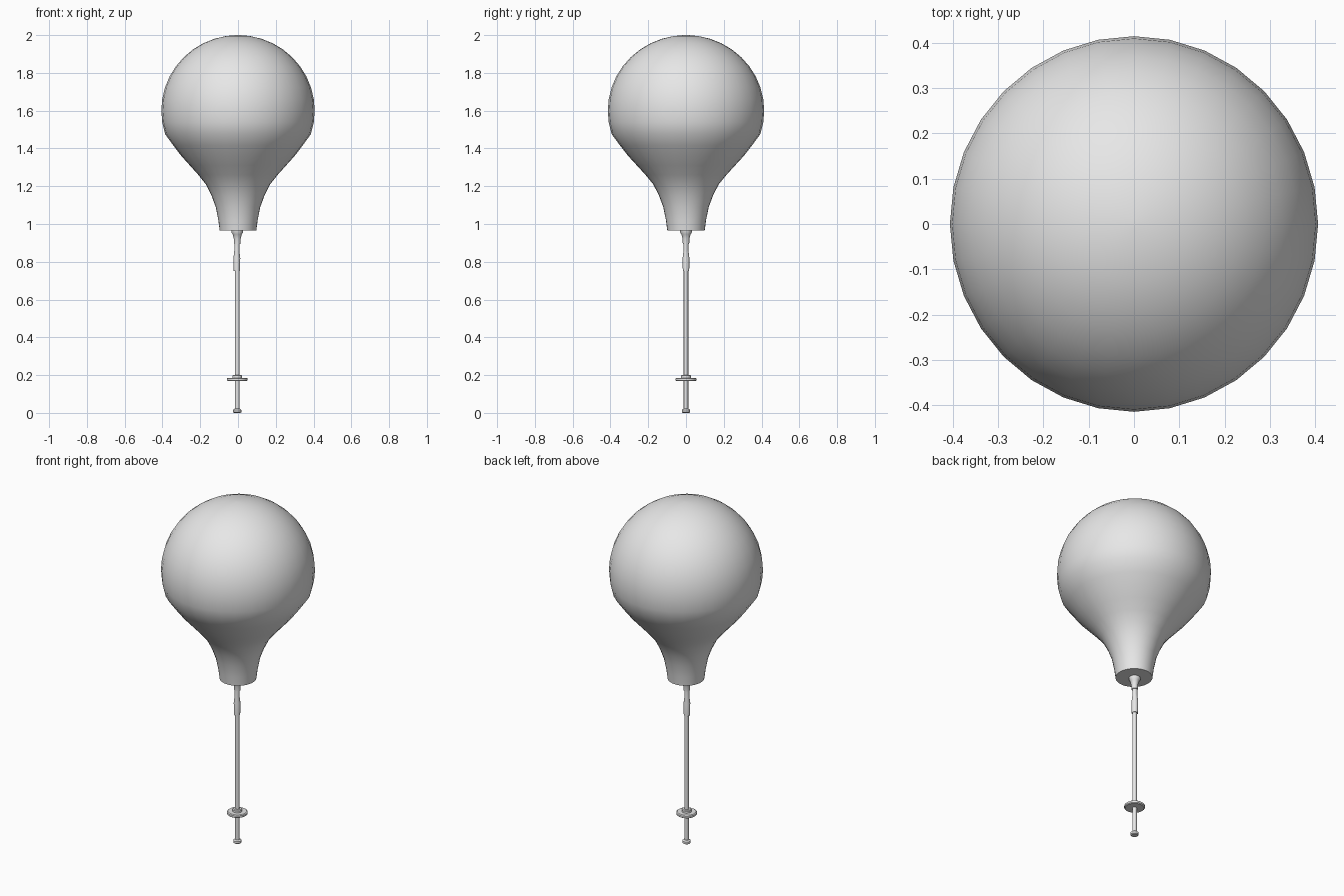
import bpy, bmesh, math
from mathutils import Vector

cube = bpy.data.objects.get("Cube")
if cube:
    bpy.data.objects.remove(cube, do_unlink=True)

grey = bpy.data.materials.new("plain grey")
grey.use_nodes = True
colour = (0.8, 0.8, 0.8, 1)
grey.diffuse_color = colour
grey.node_tree.nodes["Principled BSDF"].inputs["Base Color"].default_value = colour


def lathe(name, profile, sides, x=0.0, stretch=1.0, angle=35):
    """Closed solid turned around z from (radius, height) points, bottom to top."""
    bm = bmesh.new()
    rings = []
    for r, z in profile:
        turn = [2 * math.pi * i / sides for i in range(sides)]
        rings.append([bm.verts.new((x + r * math.cos(a), r * stretch * math.sin(a), z))
                      for a in turn])
    for low, high in zip(rings, rings[1:]):
        for i in range(sides):
            j = (i + 1) % sides
            bm.faces.new((low[i], low[j], high[j], high[i]))
    bm.faces.new(rings[0][::-1])
    bm.faces.new(rings[-1])
    mesh = bpy.data.meshes.new(name)
    bm.to_mesh(mesh)
    bm.free()
    mesh.materials.append(grey)
    obj = bpy.data.objects.new(name, mesh)
    bpy.context.collection.objects.link(obj)
    bpy.ops.object.select_all(action='DESELECT')
    obj.select_set(True)
    bpy.context.view_layer.objects.active = obj
    bpy.ops.object.shade_smooth_by_angle(angle=math.radians(angle))
    return obj


# Balloon: flared neck running into a round bulb
neck = [(0.097, 0.965), (0.104, 1.02), (0.118, 1.09), (0.14, 1.15), (0.17, 1.21),
        (0.21, 1.26), (0.255, 1.31), (0.3, 1.36), (0.342, 1.415)]
bulb = []
for degrees in range(-18, 90, 9):
    a = math.radians(degrees)
    bulb.append((0.406 * math.cos(a), 1.6 + 0.4 * math.sin(a)))
bulb.append((0.012, 2.0))
lathe("balloon", neck + bulb, 32, stretch=1.02, angle=45)

# Stick and its fittings
axis = -0.004
lathe("stick", [(0.012, 0.01), (0.012, 0.95)], 16, axis)
lathe("stick_foot", [(0.017, 0), (0.022, 0.004), (0.022, 0.016), (0.014, 0.022)], 16, axis)
lathe("guard_disc", [(0.05, 0.168), (0.055, 0.172), (0.055, 0.182), (0.05, 0.186)], 24, axis)
lathe("guard_hub", [(0.026, 0.18), (0.026, 0.197), (0.022, 0.201)], 16, axis)
lathe("sleeve", [(0.017, 0.75), (0.018, 0.82), (0.013, 0.86), (0.013, 0.9)], 16, axis - 0.002)
lathe("neck_plug", [(0.017, 0.895), (0.018, 0.92), (0.024, 0.945), (0.031, 0.955),
                    (0.031, 0.97)], 16, axis)
